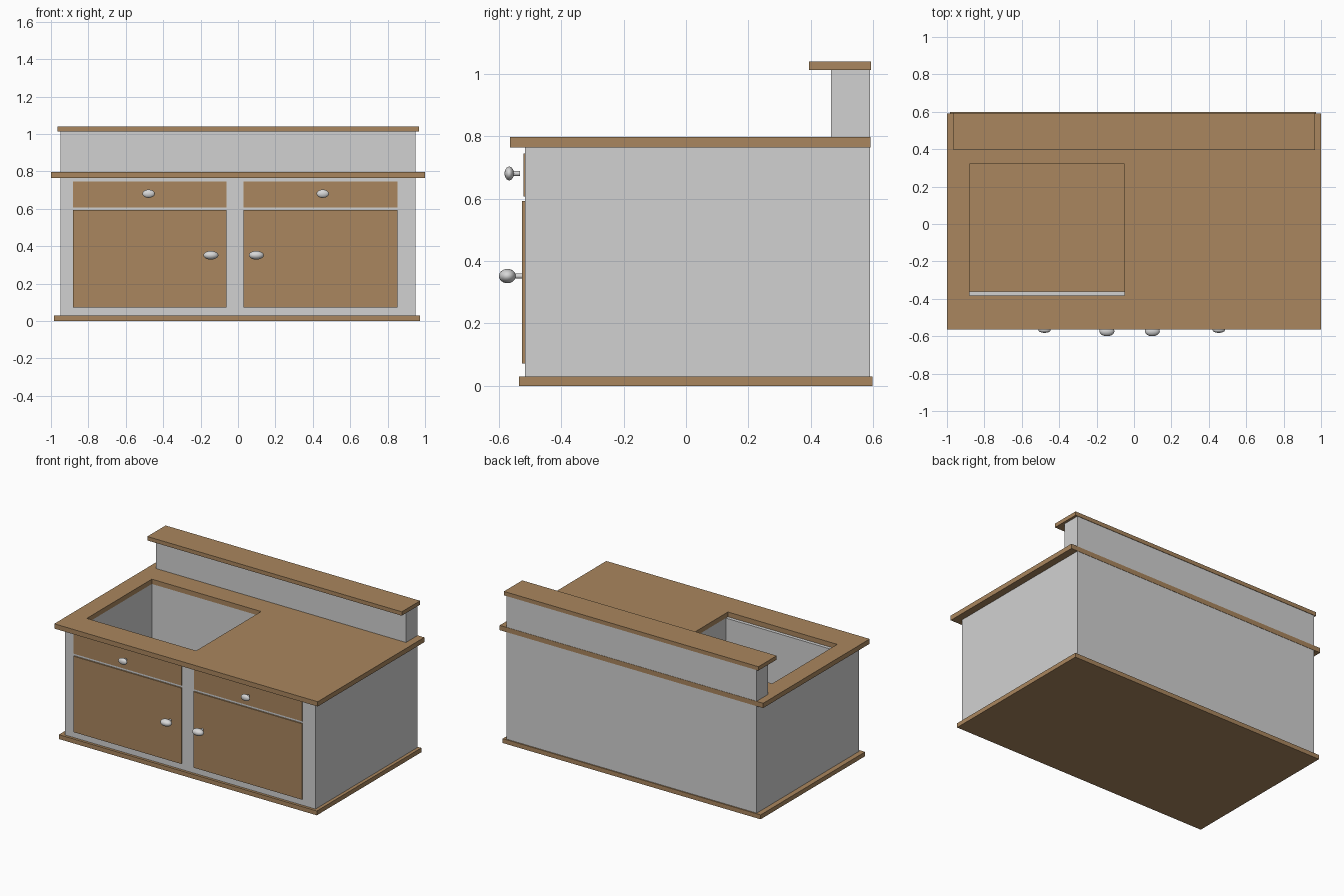
import bpy
import math

if "Cube" in bpy.data.objects:
    bpy.data.objects.remove(bpy.data.objects["Cube"])


def material(name, colour):
    m = bpy.data.materials.new(name)
    m.diffuse_color = (*colour, 1)
    m.use_nodes = True
    m.node_tree.nodes["Principled BSDF"].inputs["Base Color"].default_value = m.diffuse_color
    return m


wood = material("brown wood", (0.40, 0.24, 0.112))
paint = material("light grey paint", (0.64, 0.64, 0.64))
metal = material("pale metal", (0.68, 0.68, 0.68))


def box(name, x, y, z, mat):
    """Box from (min, max) ranges on each axis."""
    bpy.ops.mesh.primitive_cube_add(size=1)
    ob = bpy.context.object
    ob.name = name
    for v in ob.data.vertices:
        v.co = [r[0] if c < 0 else r[1] for c, r in zip(v.co, (x, y, z))]
    ob.data.materials.append(mat)
    return ob


def cut(ob, x, y, z):
    """Subtract a box from an object."""
    cutter = box("cutter", x, y, z, ob.data.materials[0])
    cutter.hide_render = True
    mod = ob.modifiers.new("opening", "BOOLEAN")
    mod.operation = "DIFFERENCE"
    mod.solver = "EXACT"
    mod.object = cutter
    bpy.context.view_layer.objects.active = ob
    bpy.ops.object.modifier_apply(modifier=mod.name)
    bpy.data.objects.remove(cutter)


def knob(name, x, z, y, radii, stem_end):
    """Oval knob on a thin stem."""
    bpy.ops.mesh.primitive_uv_sphere_add(segments=32, ring_count=16, location=(x, y, z))
    head = bpy.context.object
    head.name = name
    head.scale = radii
    bpy.ops.object.transform_apply(location=False, rotation=False, scale=True)
    head.data.materials.append(metal)
    bpy.ops.object.shade_smooth()
    bpy.ops.mesh.primitive_cylinder_add(
        vertices=24, radius=0.008, depth=stem_end - y,
        location=(x, (y + stem_end) / 2, z), rotation=(math.pi / 2, 0, 0))
    stem = bpy.context.object
    stem.name = name + "_stem"
    stem.data.materials.append(metal)
    bpy.ops.object.shade_smooth_by_angle(angle=math.radians(40))


# base board, cabinet and worktop
box("base_board", (-0.985, 0.973), (-0.535, 0.598), (0, 0.03), wood)
cabinet = box("cabinet", (-0.95, 0.95), (-0.517, 0.59), (0.03, 0.765), paint)
worktop = box("worktop", (-1, 1), (-0.564, 0.592), (0.765, 0.798), wood)

# sink opening, running down to the base board
cut(worktop, (-0.88, -0.05), (-0.383, 0.322), (0.7, 0.9))
cut(cabinet, (-0.88, -0.05), (-0.36, 0.322), (0.0, 0.9))

# raised back wall and shelf
box("back_wall", (-0.95, 0.95), (0.465, 0.59), (0.798, 1.013), paint)
box("back_shelf", (-0.965, 0.967), (0.395, 0.593), (1.013, 1.04), wood)

# drawers, doors and knobs
for side, x, drawer_x, door_x in (("left", (-0.882, -0.062), -0.478, -0.145),
                                  ("right", (0.03, 0.853), 0.453, 0.098)):
    box(side + "_drawer", x, (-0.522, -0.512), (0.608, 0.745), wood)
    box(side + "_door", x, (-0.526, -0.512), (0.072, 0.593), wood)
    knob(side + "_drawer_knob", drawer_x, 0.681, -0.567, (0.033, 0.015, 0.022), -0.532)
    knob(side + "_door_knob", door_x, 0.352, -0.573, (0.04, 0.027, 0.023), -0.524)
